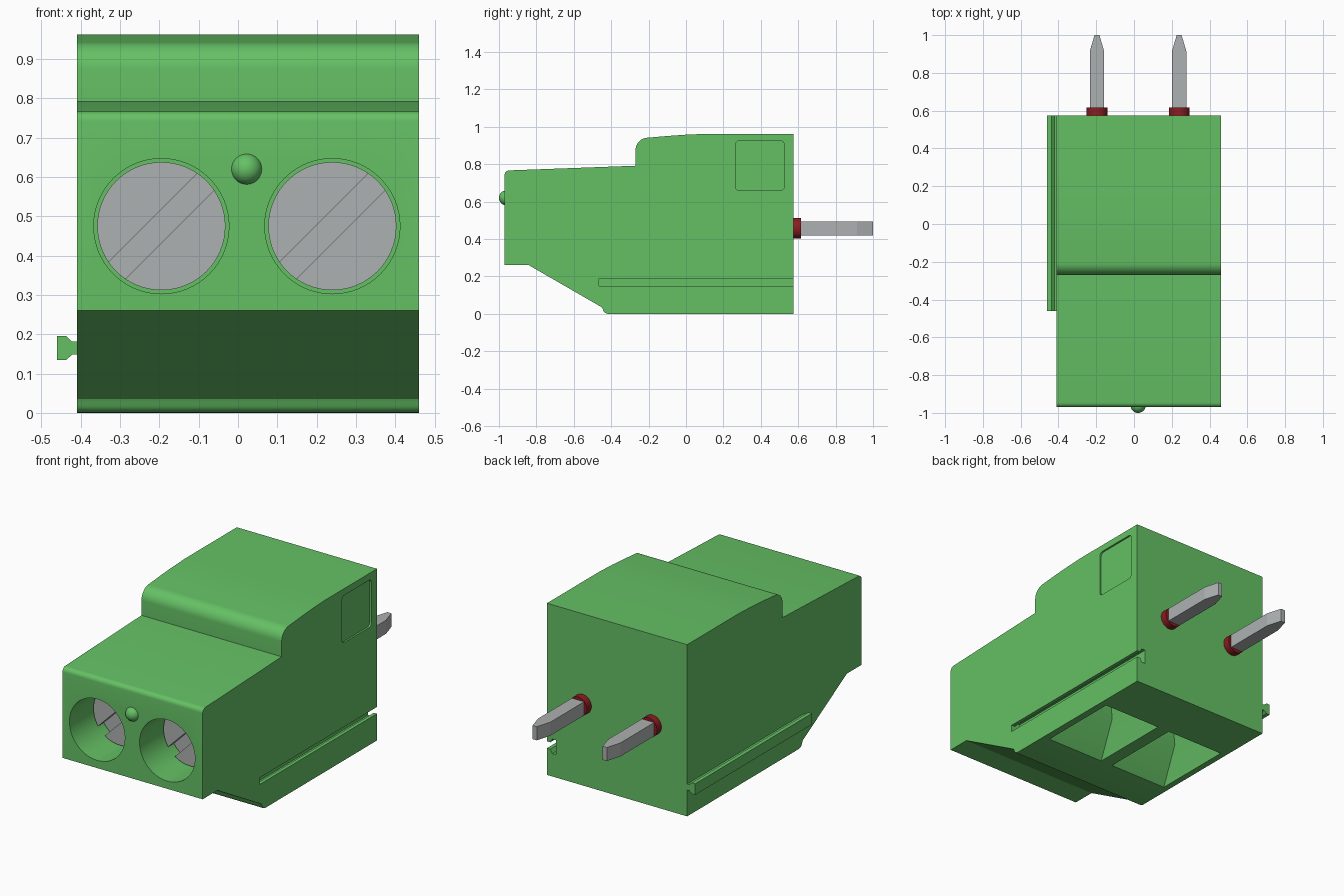
import bpy, bmesh, math
from mathutils import Vector

cube = bpy.data.objects.get("Cube")
if cube:
    bpy.data.objects.remove(cube, do_unlink=True)


def material(name, rgb, rough=0.5):
    m = bpy.data.materials.new(name)
    m.use_nodes = True
    m.diffuse_color = (*rgb, 1)
    bsdf = m.node_tree.nodes["Principled BSDF"]
    bsdf.inputs["Base Color"].default_value = (*rgb, 1)
    bsdf.inputs["Roughness"].default_value = rough
    return m


GREEN = material("green plastic", (0.13, 0.53, 0.13))
GREY = material("grey metal", (0.42, 0.44, 0.44))
RED = material("dark red", (0.26, 0.012, 0.015))


def loft(name, rings, mat):
    """Closed solid through a list of equal-length point rings."""
    bm = bmesh.new()
    loops = [[bm.verts.new(p) for p in ring] for ring in rings]
    n = len(loops[0])
    for a, b in zip(loops, loops[1:]):
        for i in range(n):
            j = (i + 1) % n
            bm.faces.new((a[i], a[j], b[j], b[i]))
    bm.faces.new(loops[0])
    bm.faces.new(loops[-1])
    bmesh.ops.recalc_face_normals(bm, faces=bm.faces)
    me = bpy.data.meshes.new(name)
    bm.to_mesh(me)
    bm.free()
    me.materials.append(mat)
    ob = bpy.data.objects.new(name, me)
    bpy.context.collection.objects.link(ob)
    return ob


def along_x(name, yz, x0, x1, mat):
    return loft(name, [[(x, y, z) for y, z in yz] for x in (x0, x1)], mat)


def along_y(name, xz, y0, y1, mat):
    return loft(name, [[(x, y, z) for x, z in xz] for y in (y0, y1)], mat)


def arc(cx, cy, r, a0, a1, n=8):
    return [(cx + r * math.cos(math.radians(a0 + (a1 - a0) * i / n)),
             cy + r * math.sin(math.radians(a0 + (a1 - a0) * i / n))) for i in range(n + 1)]


def circle(cx, cz, r, n=64):
    return arc(cx, cz, r, 0, 360, n)[:-1]


def rect(cx, y0, y1, half, z):
    return [(cx - half, y0, z), (cx + half, y0, z), (cx + half, y1, z), (cx - half, y1, z)]


def cut(target, cutter):
    cutter.hide_render = True
    mod = target.modifiers.new("cut", "BOOLEAN")
    mod.operation = "DIFFERENCE"
    mod.solver = "EXACT"
    mod.object = cutter
    bpy.ops.object.select_all(action="DESELECT")
    bpy.context.view_layer.objects.active = target
    target.select_set(True)
    bpy.ops.object.modifier_apply(modifier=mod.name)
    bpy.data.objects.remove(cutter, do_unlink=True)


def smooth(ob, angle=25):
    bpy.ops.object.select_all(action="DESELECT")
    bpy.context.view_layer.objects.active = ob
    ob.select_set(True)
    bpy.ops.object.shade_smooth_by_angle(angle=math.radians(angle))


X0, X1, BACK = -0.41, 0.46, 0.575
CENTRES = (-0.195, 0.24)

# Housing: stepped side profile extruded across the width
profile = [(-0.97, 0.26), (-0.84, 0.26), (-0.45, 0.035)]
profile += arc(-0.415, 0.03, 0.03, 190, 270, 5)
profile += [(BACK, 0), (BACK, 0.963), (0.12, 0.963), (0.0, 0.958), (-0.1, 0.951)]
profile += arc(-0.203, 0.875, 0.067, 90, 180, 10)
profile += [(-0.27, 0.792)]
profile += arc(-0.945, 0.742, 0.025, 90, 180, 6)
housing = along_x("housing", profile, X0, X1, GREEN)

for cx in CENTRES:
    # Round screw well in the front
    cut(housing, along_y("screw_well_cutter", circle(cx, 0.475, 0.172), -1.05, -0.69, GREEN))
    # Tapered wire entry in the bottom
    cut(housing, loft("wire_entry_cutter", [
        rect(cx, -0.21, 0.28, 0.183, -0.01),
        rect(cx, -0.2, 0.27, 0.18, 0.0),
        rect(cx, -0.055, 0.24, 0.135, 0.18),
        rect(cx, -0.02, 0.22, 0.09, 0.30)], GREEN))

# Dovetail groove on the left side
groove = [(X1 + 0.02, 0.15), (X1 - 0.02, 0.15), (X1 - 0.033, 0.128), (X1 - 0.055, 0.128),
          (X1 - 0.055, 0.21), (X1 - 0.033, 0.21), (X1 - 0.02, 0.188), (X1 + 0.02, 0.188)]
cut(housing, along_y("groove_cutter", groove, -0.465, 0.7, GREEN))

# Shallow rounded label recess
panel = []
for cy, cz, a in ((0.505, 0.905, 0), (0.285, 0.905, 90), (0.285, 0.68, 180), (0.505, 0.68, 270)):
    panel += arc(cy, cz, 0.02, a, a + 90, 5)
cut(housing, along_x("panel_cutter", panel, X1 - 0.01, X1 + 0.05, GREEN))
smooth(housing)

# Dovetail rail on the right side
rail = [(X0 + 0.01, 0.148), (X0 - 0.012, 0.148), (X0 - 0.028, 0.134), (X0 - 0.05, 0.134),
        (X0 - 0.05, 0.196), (X0 - 0.028, 0.196), (X0 - 0.012, 0.181), (X0 + 0.01, 0.181)]
along_y("side_rail", rail, -0.46, BACK, GREEN)

# Round marker bump on the front
bpy.ops.mesh.primitive_uv_sphere_add(segments=32, ring_count=16, radius=0.04,
                                     location=(0.022, -0.96, 0.62))
bump = bpy.context.object
bump.name = "marker_bump"
bump.data.materials.append(GREEN)
smooth(bump, 40)

for side, cx in zip(("right", "left"), CENTRES):
    # Screw head with a diagonal slot
    screw = along_y(side + "_screw", circle(cx, 0.475, 0.163), -0.77, -0.68, GREY)
    d = Vector((1, 1)).normalized()
    n = Vector((-d.y, d.x))
    c = Vector((cx, 0.475))
    slot = [tuple(c + d * u + n * v) for u, v in ((-.3, -.03), (.3, -.03), (.3, .03), (-.3, .03))]
    cut(screw, along_y("slot_cutter", slot, -0.8, -0.72, GREY))
    smooth(screw)

    # Contact pin with a tapered tip, and its collar
    px, pz, h = cx - 0.001, 0.457, 0.038
    pin = [(px - h, 0.5), (px + h, 0.5), (px + h, 0.915), (px + 0.013, 1.0),
           (px - 0.013, 1.0), (px - h, 0.915)]
    loft(side + "_pin", [[(x, y, z) for x, y in pin] for z in (pz - h, pz + h)], GREY)
    collar = along_y(side + "_pin_collar", circle(px, pz, 0.055, 32), 0.55, 0.616, RED)
    smooth(collar)
